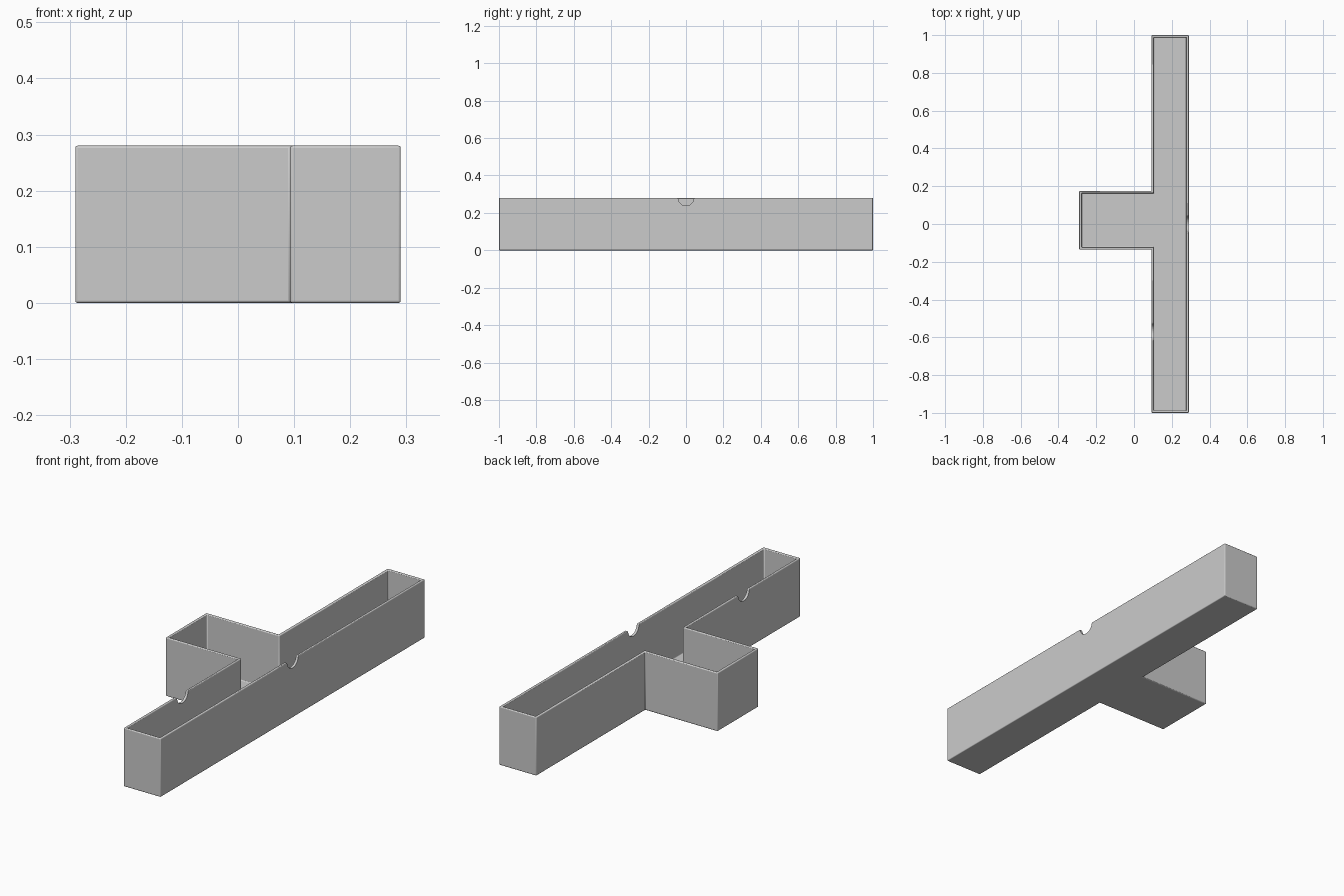
import bpy, bmesh, math

HEIGHT, WALL, EDGE = 0.28, 0.012, 0.004
BAR_X, END_X = 0.093, 0.29
NOTCH_Y = -0.57

cube = bpy.data.objects.get("Cube")
if cube:
    bpy.data.objects.remove(cube, do_unlink=True)

grey = bpy.data.materials.new("plain grey")
grey.use_nodes = True
colour = (0.6, 0.6, 0.6, 1)
grey.diffuse_color = colour
grey.node_tree.nodes["Principled BSDF"].inputs["Base Color"].default_value = colour


def prism(name, points, offset):
    """Extrude a flat outline along an offset; returns the object and its mesh editor."""
    bm = bmesh.new()
    base = bm.faces.new([bm.verts.new(p) for p in points])
    result = bmesh.ops.extrude_face_region(bm, geom=[base], use_keep_orig=True)
    bmesh.ops.translate(bm, vec=offset,
                        verts=[v for v in result["geom"] if isinstance(v, bmesh.types.BMVert)])
    bmesh.ops.recalc_face_normals(bm, faces=bm.faces)
    mesh = bpy.data.meshes.new(name)
    obj = bpy.data.objects.new(name, mesh)
    bpy.context.collection.objects.link(obj)
    return obj, bm


# T-shaped tray: long bar with a short side bay, hollowed from the top
outline = [(END_X, -1), (END_X, 1), (BAR_X, 1), (BAR_X, 0.175),
           (-END_X, 0.175), (-END_X, -0.135), (BAR_X, -0.135), (BAR_X, -1)]
tray, bm = prism("tray", [(x, y, 0) for x, y in outline], (0, 0, HEIGHT))
bm.normal_update()
top = next(f for f in bm.faces if f.normal.z > 0.9)
bmesh.ops.inset_region(bm, faces=[top], thickness=WALL, use_even_offset=True)
result = bmesh.ops.extrude_face_region(bm, geom=[top])
bmesh.ops.translate(bm, vec=(0, 0, WALL - HEIGHT),
                    verts=[v for v in result["geom"] if isinstance(v, bmesh.types.BMVert)])
if top.is_valid:
    bmesh.ops.delete(bm, geom=[top], context="FACES_ONLY")
bmesh.ops.recalc_face_normals(bm, faces=bm.faces)
bm.to_mesh(tray.data)
bm.free()
tray.data.materials.append(grey)

# Softened edges
bevel = tray.modifiers.new("soft edges", "BEVEL")
bevel.width, bevel.segments, bevel.limit_method = EDGE, 3, "ANGLE"


# Cable notches: round-bottomed cuts with flared lips
def notch_profile(half=0.05, radius=0.042, steps=8):
    fillet = (half ** 2 - radius ** 2) / (2 * radius)
    tilt = math.atan2(fillet, half)
    side = [(half, 0.05)]
    for i in range(steps + 1):
        a = math.pi / 2 + (math.pi / 2 - tilt) * i / steps
        side.append((half + fillet * math.cos(a), -fillet + fillet * math.sin(a)))
    for i in range(1, steps + 1):
        a = -tilt - (math.pi / 2 - tilt) * i / steps
        side.append((radius * math.cos(a), radius * math.sin(a)))
    return side + [(-y, z) for y, z in side[-2::-1]]


for name, wall_x, y0 in (("outer_notch_cutter", END_X - WALL / 2, 0),
                         ("inner_notch_cutter", BAR_X + WALL / 2, NOTCH_Y)):
    points = [(wall_x - WALL, y0 + y, HEIGHT + z) for y, z in notch_profile()]
    cutter, bm = prism(name, points, (2 * WALL, 0, 0))
    bm.to_mesh(cutter.data)
    bm.free()
    cutter.data.materials.append(grey)
    cutter.hide_render = True
    cutter.hide_set(True)
    cut = tray.modifiers.new(name, "BOOLEAN")
    cut.operation, cut.object, cut.solver = "DIFFERENCE", cutter, "EXACT"

# Smooth rounded edges, crisp flat walls
bpy.ops.object.select_all(action="DESELECT")
tray.select_set(True)
bpy.context.view_layer.objects.active = tray
bpy.ops.object.shade_smooth_by_angle(angle=math.radians(35))
